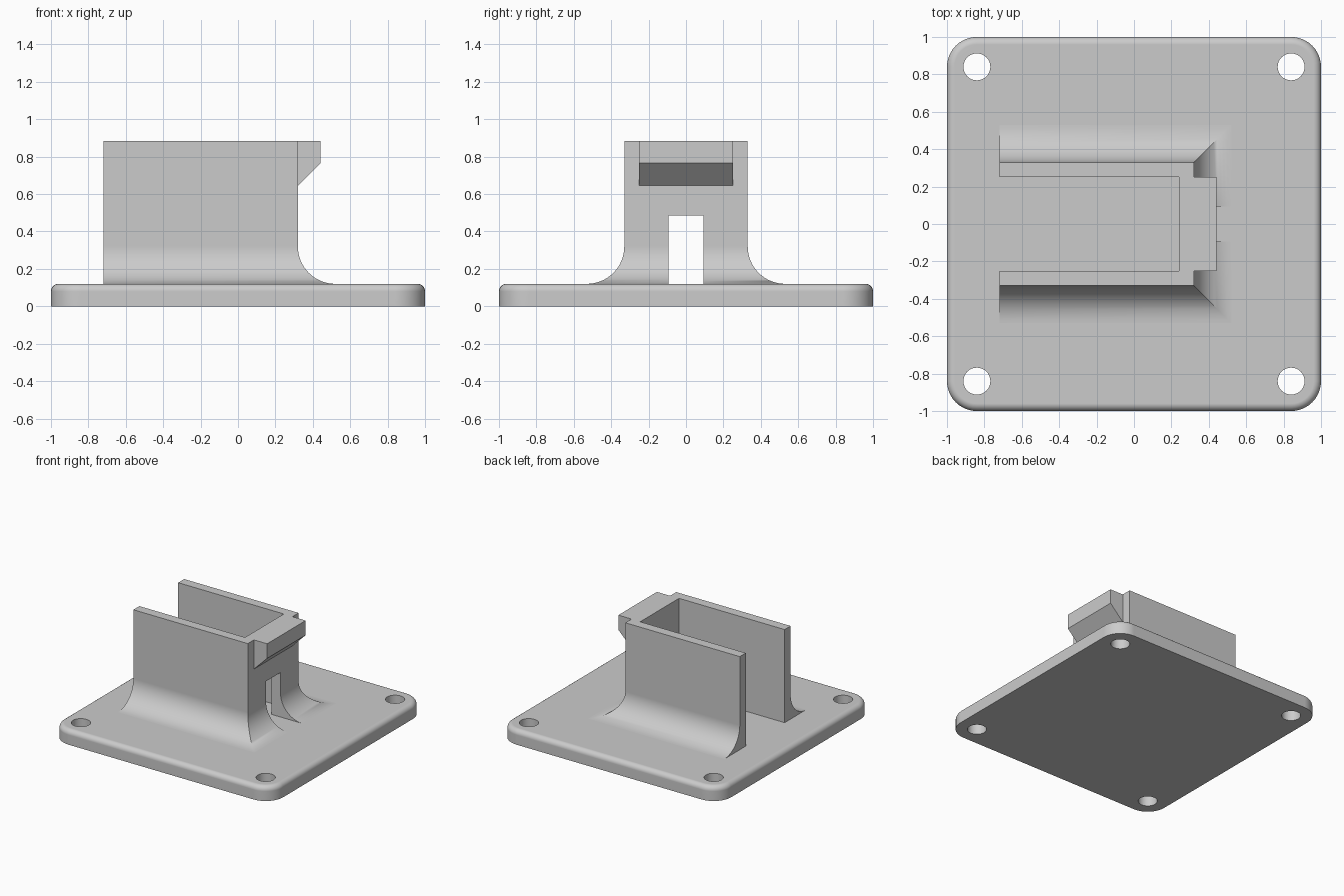
import bpy, bmesh, math

if "Cube" in bpy.data.objects:
    bpy.data.objects.remove(bpy.data.objects["Cube"])

BASE_TOP, WALL_TOP = 0.12, 0.885

grey = bpy.data.materials.new("plain_grey")
grey.use_nodes = True
colour = (0.6, 0.6, 0.6, 1)
grey.diffuse_color = colour
grey.node_tree.nodes["Principled BSDF"].inputs["Base Color"].default_value = colour


def loft(name, rings):
    """Skin a stack of closed rings and cap both ends."""
    bm = bmesh.new()
    loops = [[bm.verts.new(p) for p in ring] for ring in rings]
    for low, high in zip(loops, loops[1:]):
        for i in range(len(low)):
            j = (i + 1) % len(low)
            bm.faces.new((low[i], low[j], high[j], high[i]))
    bm.faces.new(loops[0][::-1])
    bm.faces.new(loops[-1])
    bmesh.ops.recalc_face_normals(bm, faces=bm.faces)
    mesh = bpy.data.meshes.new(name)
    bm.to_mesh(mesh)
    bm.free()
    mesh.materials.append(grey)
    obj = bpy.data.objects.new(name, mesh)
    bpy.context.collection.objects.link(obj)
    return obj


def rect(x0, x1, y, z):
    return [(x0, -y, z), (x1, -y, z), (x1, y, z), (x0, y, z)]


def box(name, x0, x1, y, z0, z1):
    return loft(name, [rect(x0, x1, y, z0), rect(x0, x1, y, z1)])


def activate(obj):
    bpy.ops.object.select_all(action='DESELECT')
    obj.select_set(True)
    bpy.context.view_layer.objects.active = obj


def cut(obj, cutter):
    activate(obj)
    mod = obj.modifiers.new("cut", 'BOOLEAN')
    mod.operation, mod.solver, mod.object = 'DIFFERENCE', 'EXACT', cutter
    bpy.ops.object.modifier_apply(modifier=mod.name)
    bpy.data.objects.remove(cutter)


def finish(obj):
    activate(obj)
    bpy.ops.object.shade_smooth_by_angle(angle=math.radians(30))
    mod = obj.modifiers.new("even_shading", 'WEIGHTED_NORMAL')
    mod.keep_sharp = True


# Base plate: rounded corners and a rounded top edge
def rounded_square(inset, z, radius=0.16, steps=10):
    ring = []
    for quarter, (sx, sy) in enumerate([(1, 1), (-1, 1), (-1, -1), (1, -1)]):
        for i in range(steps + 1):
            a = math.pi / 2 * (quarter + i / steps)
            r = radius - inset
            ring.append((sx * (1 - radius) + r * math.cos(a),
                         sy * (1 - radius) + r * math.sin(a), z))
    return ring


edge = 0.04
rings = [rounded_square(0, 0)]
for i in range(7):
    a = math.pi / 2 * i / 6
    rings.append(rounded_square(edge * (1 - math.cos(a)),
                                BASE_TOP - edge + edge * math.sin(a)))
base = loft("base_plate", rings)

# Screw holes
for sx in (-1, 1):
    for sy in (-1, 1):
        circle = [(sx * 0.84 + 0.072 * math.cos(t * math.pi / 16),
                   sy * 0.84 + 0.072 * math.sin(t * math.pi / 16)) for t in range(32)]
        cut(base, loft("hole_cutter", [[(x, y, z) for x, y in circle] for z in (-0.1, 0.3)]))
finish(base)

# Holder walls: mitred fillet flaring onto the plate, flat at the open end
fillet = 0.2
rings = [rect(-0.72, 0.32 + fillet, 0.33 + fillet, BASE_TOP - 0.02)]
for i in range(17):
    a = math.pi / 2 * i / 16
    flare = fillet * (1 - math.sin(a))
    rings.append(rect(-0.72, 0.32 + flare, 0.33 + flare,
                      BASE_TOP + fillet * (1 - math.cos(a))))
rings.append(rect(-0.72, 0.32, 0.33, WALL_TOP))
holder = loft("holder_walls", rings)

# Open channel and the cable slot in the end wall
cut(holder, box("channel_cutter", -1, 0.24, 0.252, 0, 1.2))
cut(holder, box("slot_cutter", 0.1, 0.8, 0.094, 0, 0.485))
finish(holder)

# Latch lip with a sloped underside
profile = [(0.32, WALL_TOP), (0.32, 0.645), (0.44, 0.765), (0.44, WALL_TOP)]
loft("latch_lip", [[(x, y, z) for x, z in profile] for y in (-0.25, 0.25)])
